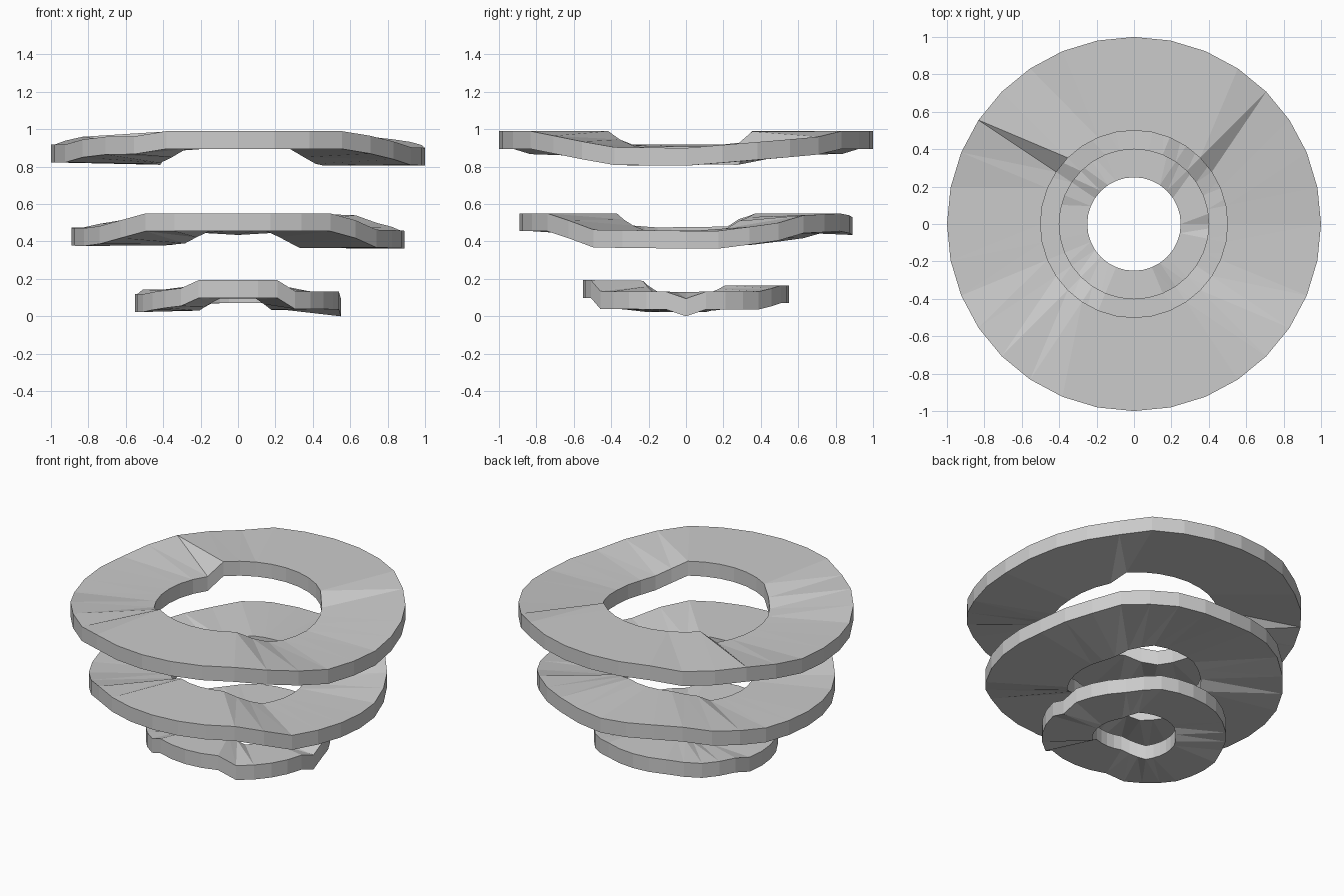
import bpy, bmesh, math

if "Cube" in bpy.data.objects:
    bpy.data.objects.remove(bpy.data.objects["Cube"])

SIDES = 32
THICK = 0.095


def heights(keys):
    """Interpolate (step, z) keys around the closed circle, one z per side."""
    out = []
    ring = keys + [(keys[0][0] + SIDES, keys[0][1])]
    for i in range(SIDES):
        for (a, za), (b, zb) in zip(ring, ring[1:]):
            if a <= i <= b:
                out.append(za + (zb - za) * (i - a) / (b - a))
                break
    return out


def wavy_ring(name, r_out, r_in, outer_keys, inner_keys):
    bm = bmesh.new()

    def loop(r, zs, drop):
        return [bm.verts.new((r * math.cos(math.tau * i / SIDES),
                              r * math.sin(math.tau * i / SIDES), z - drop))
                for i, z in enumerate(zs)]

    zo, zi = heights(outer_keys), heights(inner_keys)
    ot, it = loop(r_out, zo, 0), loop(r_in, zi, 0)
    ob, ib = loop(r_out, zo, THICK), loop(r_in, zi, THICK)
    for i in range(SIDES):
        j = (i + 1) % SIDES
        # top and bottom faces, split from inner i to outer i + 1
        bm.faces.new((it[i], ot[i], ot[j]))
        bm.faces.new((it[i], ot[j], it[j]))
        bm.faces.new((ib[i], ob[j], ob[i]))
        bm.faces.new((ib[i], ib[j], ob[j]))
        # outer and inner walls
        bm.faces.new((ob[i], ob[j], ot[j], ot[i]))
        bm.faces.new((ib[j], ib[i], it[i], it[j]))
    me = bpy.data.meshes.new(name)
    bm.to_mesh(me)
    bm.free()
    ob_ = bpy.data.objects.new(name, me)
    bpy.context.collection.objects.link(ob_)


# small bottom ring
wavy_ring("bottom_ring", 0.55, 0.25,
          [(0, .095), (1, .132), (4, .132), (6, .166), (10, .166), (12, .144), (14, .144),
           (15, .118), (18, .118), (20, .14), (21, .15), (22, .193), (26, .193),
           (27, .134), (31, .132)],
          [(0, .13), (3, .13), (5, .165), (11, .165), (13, .125), (19, .125),
           (22, .19), (26, .19), (28, .13)])

# middle ring
wavy_ring("middle_ring", 0.89, 0.40,
          [(0, .457), (1, .457), (3, .50), (4, .54), (6, .55), (8, .53), (10, .55), (11, .545),
           (12, .513), (14, .476), (18, .471), (19, .482), (20, .513), (21, .55),
           (27, .55), (28, .513), (29, .463)],
          [(0, .46), (2, .46), (3, .472), (4, .51), (6, .55), (10, .55), (12, .52),
           (13, .48), (18, .475), (20, .485), (22, .55), (26, .55), (28, .485), (29, .46)])

# large top ring
wavy_ring("top_ring", 1.0, 0.50,
          [(0, .90), (2, .932), (4, .96), (5, .99), (10, .99), (11, .962), (13, .96),
           (15, .918), (18, .918), (19, .945), (20, .96), (21, .962), (22, .99),
           (27, .99), (28, .965), (30, .904)],
          [(0, .90), (3, .922), (4, .988), (12, .99), (13, .905), (18, .91),
           (19, .915), (20, .945), (21, .99), (27, .99), (28, .945), (29, .91), (30, .90)])
